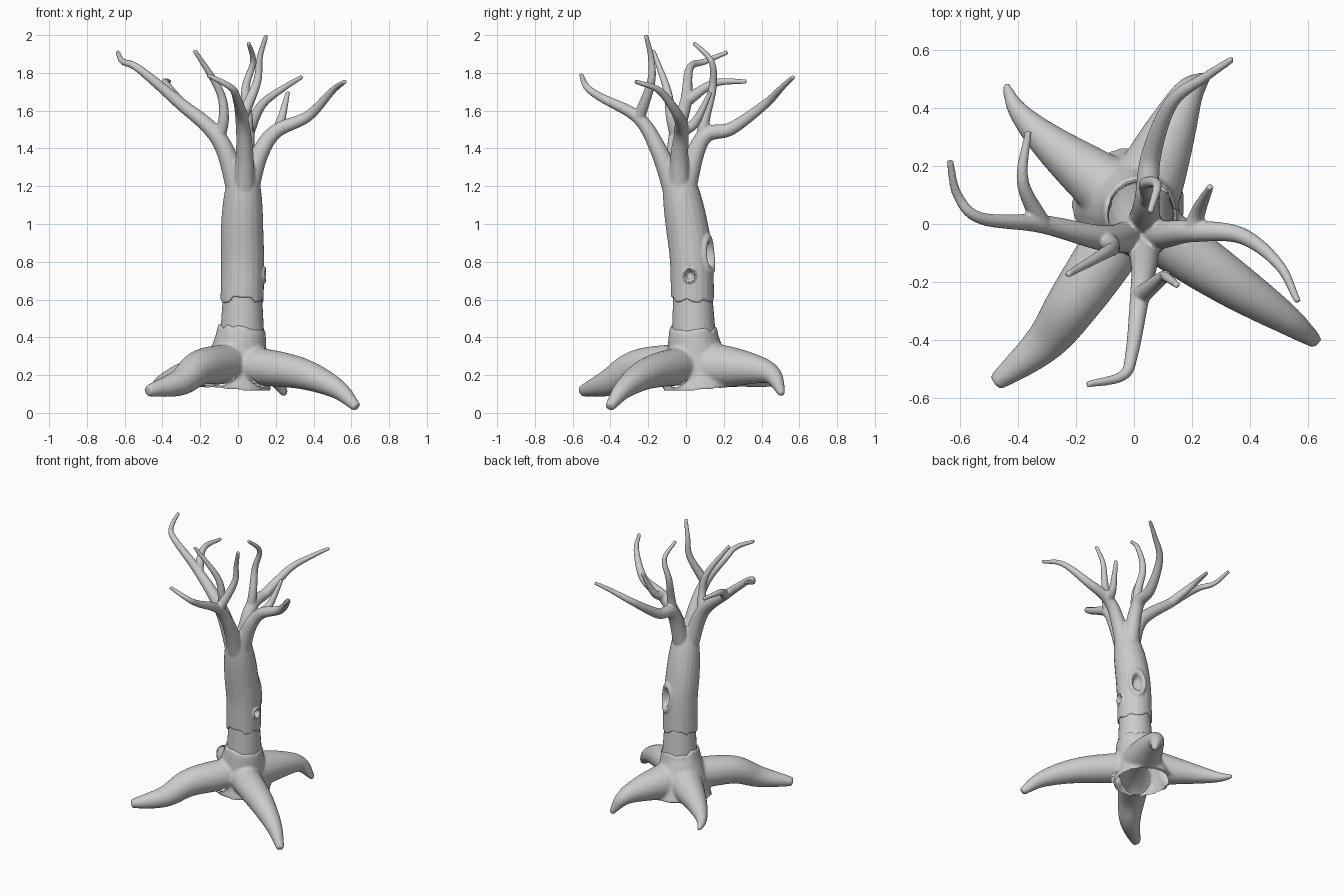
import bpy, bmesh, math, random
from mathutils import Vector

if "Cube" in bpy.data.objects:
    bpy.data.objects.remove(bpy.data.objects["Cube"])

random.seed(4)


def spline(pts, steps=8):
    """Catmull-Rom through the points."""
    p = [Vector(q) for q in pts]
    p = [2 * p[0] - p[1]] + p + [2 * p[-1] - p[-2]]
    out = []
    for i in range(1, len(p) - 2):
        a, b, c, d = p[i - 1:i + 3]
        for s in range(steps):
            t = s / steps
            out.append(0.5 * (2 * b + (c - a) * t + (2 * a - 5 * b + 4 * c - d) * t * t
                              + (3 * b - a - 3 * c + d) * t ** 3))
    return out + [p[-2]]


def tube(bm, pts, r0, r1, power=1.0, sides=20):
    """Capped tube tapering from r0 to r1; power shapes the taper."""
    pos = spline(pts)
    run = [0.0]
    for a, b in zip(pos, pos[1:]):
        run.append(run[-1] + (b - a).length)
    side, rings, last = Vector((1, 0.13, 0)), [], None
    for i, q in enumerate(pos):
        tan = (pos[min(i + 1, len(pos) - 1)] - pos[max(i - 1, 0)]).normalized()
        if last:
            side = last.rotation_difference(tan) @ side
        side = (side - tan * side.dot(tan)).normalized()
        up, last = tan.cross(side), tan
        r = r0 + (r1 - r0) * (run[i] / run[-1]) ** power
        angles = [2 * math.pi * k / sides for k in range(sides)]
        rings.append([bm.verts.new(q + r * (math.cos(a) * side + math.sin(a) * up)) for a in angles])
    for a, b in zip(rings, rings[1:]):
        for k in range(sides):
            j = (k + 1) % sides
            bm.faces.new((a[k], a[j], b[j], b[k]))
    bm.faces.new(rings[0][::-1])
    bm.faces.new(rings[-1])


def finish(name, bm, voxel=0, smooth=0):
    """Make an object, fusing overlapping tubes into one smooth skin."""
    me = bpy.data.meshes.new(name)
    bm.to_mesh(me)
    bm.free()
    ob = bpy.data.objects.new(name, me)
    bpy.context.collection.objects.link(ob)
    if voxel:
        m = ob.modifiers.new("fuse", 'REMESH')
        m.mode, m.voxel_size = 'VOXEL', voxel
        m = ob.modifiers.new("soften", 'SMOOTH')
        m.factor, m.iterations = 0.5, smooth
        dg = bpy.context.evaluated_depsgraph_get()
        new = bpy.data.meshes.new_from_object(ob.evaluated_get(dg))
        ob.modifiers.clear()
        ob.data = new
    return ob


def jag(ob, z_end, reach, amp, cx, cy, n=22):
    """Make a torn rim by shifting vertices near z_end up and down."""
    h = [random.uniform(-amp, amp) for _ in range(n)]
    for v in ob.data.vertices:
        w = 1 - abs(v.co.z - z_end) / reach
        if w > 0:
            a = (math.atan2(v.co.y - cy, v.co.x - cx) / (2 * math.pi) % 1) * n
            i = int(a) % n
            v.co.z += w * (h[i] + (h[(i + 1) % n] - h[i]) * (a - int(a)))


def hollow(ob, azimuth, c, wide, tall, depth):
    """Press a knot hole with a raised lip into the trunk."""
    az = math.radians(azimuth)
    out = Vector((math.cos(az), math.sin(az), 0))
    tang = Vector((-out.y, out.x, 0))
    for v in ob.data.vertices:
        d = v.co - Vector(c)
        if d.dot(out) < 0.04:
            continue
        e = math.hypot(d.dot(tang) / wide, d.z / tall)
        if e < 1:
            v.co -= out * depth * (1 - e ** 4)
        elif e < 1.8:
            v.co += out * 0.012 * math.sin((e - 1) / 0.8 * math.pi)


# Upper trunk
crown = bmesh.new()
tube(crown, [(.022, .035, .6), (.024, .028, .82), (.022, .003, 1.0), (.03, -.045, 1.27)], .115, .075, 5)


def limb(*pts):
    """Main limb growing out of the trunk top, leaning toward its first point."""
    foot = Vector((.03, -.035, 1.15)).lerp(Vector(pts[0]), .15)
    foot.z = 1.15
    tube(crown, [foot, *pts], .066, .012, .75)
    return pts


def twig(*pts):
    """Thin shoot starting on a limb point."""
    tube(crown, pts, .034, .012, .85)


# Limbs, each with its twigs
left = limb((-.1, -.05, 1.45), (-.32, 0, 1.65), (-.53, .02, 1.825), (-.61, .1, 1.86), (-.637, .22, 1.91))
twig(left[1], (-.385, .15, 1.745), (-.365, .32, 1.755))
twig(left[0], (-.075, -.08, 1.57), (-.1, -.1, 1.71), (-.23, -.175, 1.92))
right = limb((.11, -.035, 1.36), (.2, -.025, 1.49), (.37, -.04, 1.57), (.5, -.14, 1.705), (.567, -.27, 1.755))
twig(right[1], (.225, .05, 1.54), (.265, .13, 1.7))
front = limb((.035, -.14, 1.38), (.02, -.25, 1.56), (-.008, -.45, 1.67), (-.04, -.525, 1.725), (-.163, -.555, 1.79))
twig(front[1], (.1, -.185, 1.75), (.115, -.185, 1.88), (.15, -.212, 2.0))
back = limb((.045, .085, 1.45), (.06, .24, 1.505), (.13, .42, 1.635), (.25, .51, 1.725), (.34, .57, 1.78))
twig(back[0], (.05, .1, 1.56), (.04, .14, 1.72), (.08, .135, 1.86), (.055, .04, 1.96))

upper = finish("trunk_and_branches", crown, .006, 7)
jag(upper, .60, .07, .022, .022, .035)
hollow(upper, 65, (.024, .022, .84), .036, .065, .05)
hollow(upper, -6, (.024, .03, .73), .022, .026, .035)

# Inset band of bare wood between the two bark sections
bm = bmesh.new()
tube(bm, [(.022, .042, .38), (.024, .035, .66)], .119, .102)
finish("trunk_band", bm)

# Root base: flared stump and four spreading roots
bm = bmesh.new()
tube(bm, [(-.02, .07, .135), (-.012, .063, .22), (.012, .042, .37), (.02, .04, .45)], .2, .125, .8)
tube(bm, [(-.05, -.04, .26), (-.2, -.26, .24), (-.31, -.41, .16), (-.48, -.55, .115)], .105, .03, 2)
tube(bm, [(.08, -.03, .25), (.33, -.2, .21), (.52, -.325, .13), (.63, -.407, .028)], .1, .026, 1.8)
tube(bm, [(-.06, .1, .25), (-.28, .27, .205), (-.4, .39, .17), (-.445, .485, .15)], .118, .014, 1.1)
tube(bm, [(.04, .12, .25), (.135, .34, .235), (.19, .455, .2), (.25, .51, .095)], .125, .018, 1.3)
base = finish("root_base", bm, .009, 12)
jag(base, .45, .05, .018, .02, .04)

# Open underside of the stump
bm = bmesh.new()
bm.from_mesh(base.data)
under = []
for f in bm.faces:
    c = f.calc_center_median()
    if f.normal.z < -.6 and c.z < .22 and math.hypot(c.x + .01, c.y - .05) < .19:
        under.append(f)
bmesh.ops.delete(bm, geom=under, context='FACES')
bm.to_mesh(base.data)
bm.free()

# Smooth skin with crisp rims
for ob in bpy.context.collection.objects:
    ob.select_set(True)
    bpy.context.view_layer.objects.active = ob
bpy.ops.object.shade_smooth_by_angle(angle=math.radians(50))
